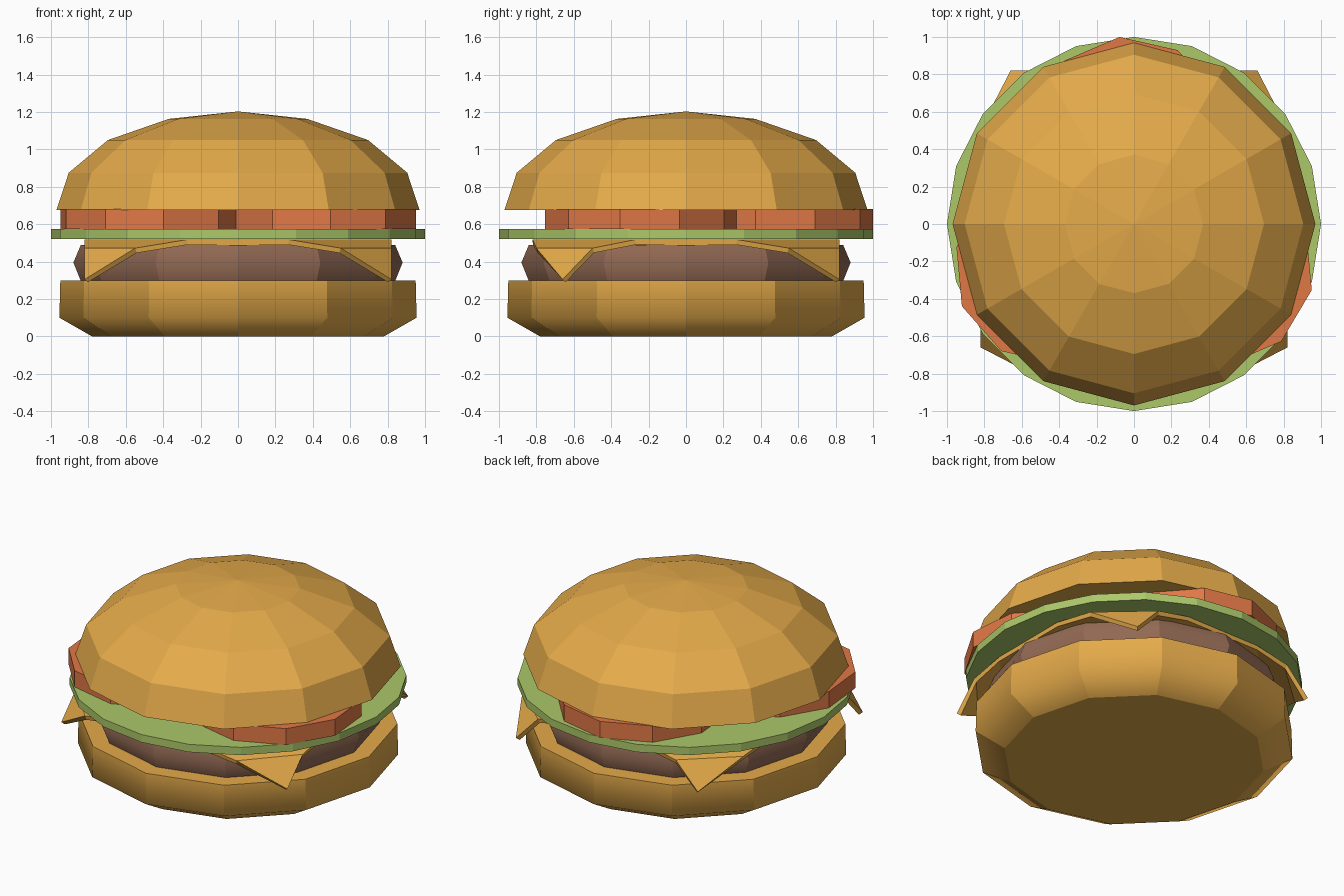
import bpy, bmesh
from math import cos, sin, pi, radians

cube = bpy.data.objects.get("Cube")
if cube:
    bpy.data.objects.remove(cube, do_unlink=True)


def linear(c):
    c /= 255
    return c / 12.92 if c <= 0.04045 else ((c + 0.055) / 1.055) ** 2.4


def material(name, r, g, b):
    m = bpy.data.materials.new(name)
    m.use_nodes = True
    col = (linear(r), linear(g), linear(b), 1)
    m.diffuse_color = col
    m.node_tree.nodes["Principled BSDF"].inputs["Base Color"].default_value = col
    return m


bread = material("toasted bread", 228, 170, 74)
cheddar = material("cheese yellow", 230, 171, 73)
meat = material("cooked meat", 146, 105, 83)
leaf = material("leaf green", 172, 200, 105)
red = material("tomato red", 224, 120, 70)


def finish(name, bm, mat):
    bmesh.ops.recalc_face_normals(bm, faces=bm.faces[:])
    mesh = bpy.data.meshes.new(name)
    bm.to_mesh(mesh)
    bm.free()
    mesh.materials.append(mat)
    obj = bpy.data.objects.new(name, mesh)
    bpy.context.collection.objects.link(obj)
    return obj


def lathe(name, profile, sides, mat, centre=(0, 0), turn=0, soft=False):
    """Stack rings of (radius, z); radius 0 closes to a point, otherwise a cap."""
    bm = bmesh.new()
    rings = []
    for r, z in profile:
        angles = [turn + 2 * pi * i / sides for i in range(sides)] if r else [0]
        rings.append([bm.verts.new((centre[0] + r * cos(a), centre[1] + r * sin(a), z))
                      for a in angles])
    for low, high in zip(rings, rings[1:]):
        for i in range(sides):
            j = (i + 1) % sides
            top = [high[j], high[i]] if len(high) > 1 else high
            face = bm.faces.new([low[i], low[j]] + top)
            face.smooth = soft
    for ring in (rings[0], rings[-1]):
        if len(ring) > 1:
            bm.faces.new(ring)
    # Rounded only vertically: upright edges and cap rims stay sharp
    if soft:
        for e in bm.edges:
            upright = abs(e.verts[0].co.z - e.verts[1].co.z) > 0.01
            rim = any(not f.smooth for f in e.link_faces)
            e.smooth = not (upright or rim)
    return finish(name, bm, mat)


# Buns, patty and lettuce
lathe("bottom_bun", [(0.78, 0), (0.955, 0.1), (0.95, 0.3)], 12, bread, soft=True)
lathe("patty", [(0.84, 0.295), (0.88, 0.395), (0.84, 0.49)], 12, meat, soft=True)
lathe("lettuce", [(1, 0.522), (1, 0.573)], 20, leaf)
lathe("top_bun", [(0.97, 0.677), (0.905, 0.875), (0.695, 1.05), (0.37, 1.163), (0, 1.203)],
      12, bread)

# Three overlapping tomato slices
slices = {"back": (-0.03, 0.486), "right": (-0.446, -0.236), "left": (0.447, -0.24)}
for side, centre in slices.items():
    lathe("tomato_slice_" + side, [(0.516, 0.573), (0.516, 0.68)], 10, red,
          centre, radians(23.3))

# Cheese: flat octagon whose four corners fold down in two creases
bm = bmesh.new()
outline = []
for sx, sy, swap in ((1, -1, False), (1, 1, True), (-1, 1, True), (-1, -1, False)):
    def point(a, b, z):
        x, y = (b, a) if swap else (a, b)
        return bm.verts.new((sx * x, sy * y, z))

    inner = [point(0.27, 0.82, 0.518), point(0.82, 0.27, 0.518)]
    crease = [point(0.55, 0.8, 0.472), point(0.82, 0.5, 0.472)]
    tip = point(0.82, 0.66, 0.305)
    bm.faces.new([inner[0], crease[0], crease[1], inner[1]])
    bm.faces.new([crease[0], tip, crease[1]])
    # Keep the flat outline running counter-clockwise
    outline += inner if (sx * sy < 0) != swap else inner[::-1]
bm.faces.new(outline)
bmesh.ops.recalc_face_normals(bm, faces=bm.faces[:])
if sum(f.normal.z for f in bm.faces) < 0:
    bmesh.ops.reverse_faces(bm, faces=bm.faces[:])
mesh = bpy.data.meshes.new("cheese_slice")
bm.to_mesh(mesh)
bm.free()
mesh.materials.append(cheddar)
cheese = bpy.data.objects.new("cheese_slice", mesh)
bpy.context.collection.objects.link(cheese)
thick = cheese.modifiers.new("thickness", "SOLIDIFY")
thick.thickness = 0.028
thick.offset = -1
